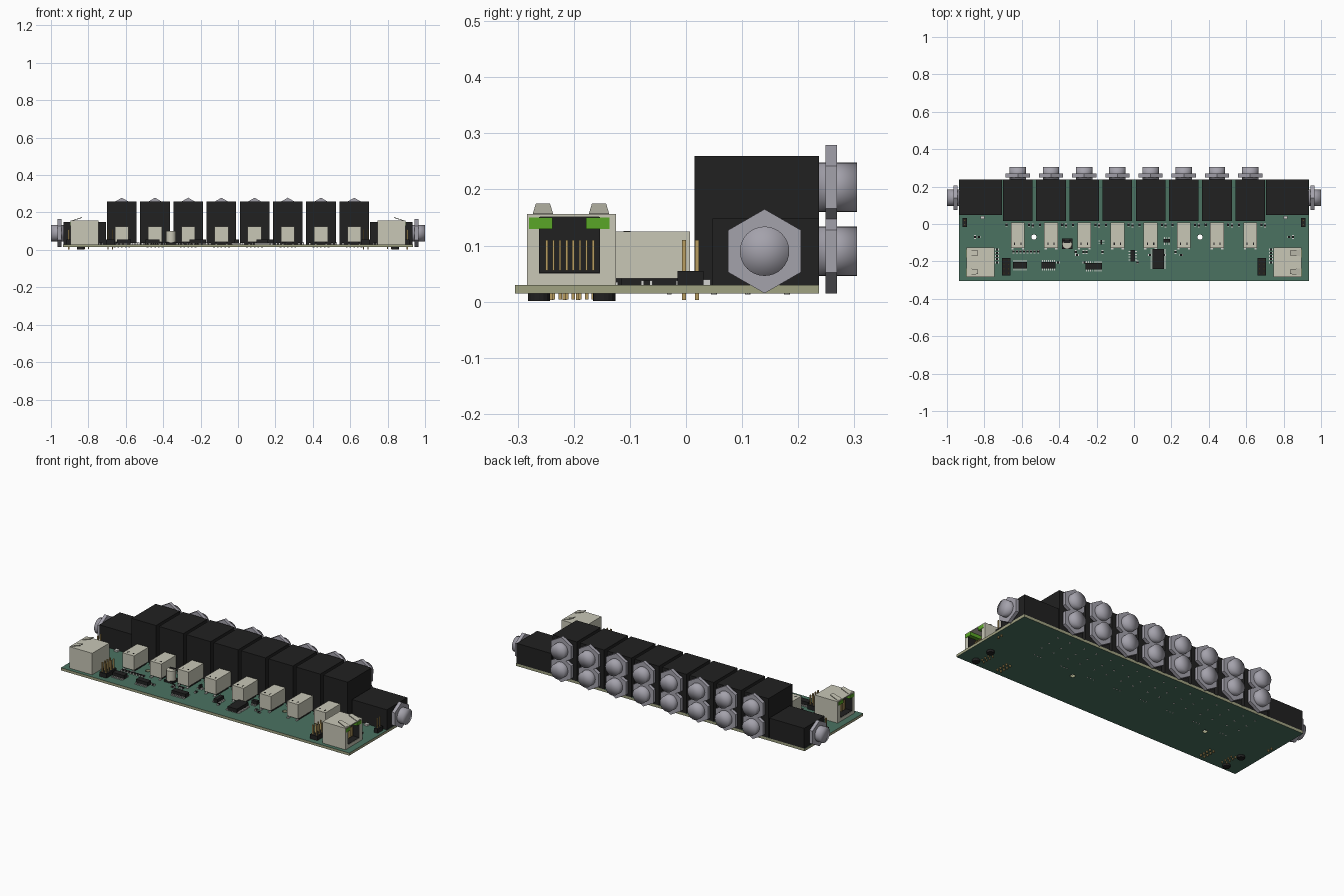
import bpy, bmesh, math, random
from mathutils import Matrix, Vector

if "Cube" in bpy.data.objects:
    bpy.data.objects.remove(bpy.data.objects["Cube"])


def material(name, rgb):
    m = bpy.data.materials.new(name)
    m.use_nodes = True
    m.diffuse_color = (*rgb, 1)
    m.node_tree.nodes["Principled BSDF"].inputs["Base Color"].default_value = (*rgb, 1)
    return m


GREEN = material("board green", (0.07, 0.17, 0.12))
EDGE = material("board edge olive", (0.35, 0.36, 0.22))
BLACK = material("black plastic", (0.015, 0.015, 0.015))
IVORY = material("ivory shell", (0.58, 0.57, 0.47))
STEEL = material("grey metal", (0.37, 0.36, 0.41))
GOLD = material("gold pin", (0.48, 0.34, 0.12))
LAMP = material("lamp green", (0.10, 0.38, 0.02))
TIN = material("pale tin", (0.65, 0.65, 0.62))

TOP, BOTTOM = 0.03, 0.015      # board faces
TURN = Matrix.Rotation(-math.pi / 2, 4, "X")


class Part:
    """Collects primitives into one mesh object."""

    def __init__(self, name, *mats):
        self.name, self.mats, self.bm = name, mats, bmesh.new()

    def paint(self, verts, mat):
        for f in {f for v in verts for f in v.link_faces}:
            f.material_index = self.mats.index(mat)

    def box(self, mat, x, y, z):
        lo, hi = zip(*(sorted(p) for p in (x, y, z)))
        lo, hi = Vector(lo), Vector(hi)
        mtx = Matrix.Translation((lo + hi) / 2) @ Matrix.Diagonal((*(hi - lo), 1))
        verts = bmesh.ops.create_cube(self.bm, size=1, matrix=mtx)["verts"]
        self.paint(verts, mat)
        return verts

    def block(self, mat, x, y, w, d, z0, z1):
        return self.box(mat, (x - w / 2, x + w / 2), (y - d / 2, y + d / 2), (z0, z1))

    def cylinder(self, mat, centre, r, depth, sides, rot=Matrix.Identity(4)):
        verts = bmesh.ops.create_cone(
            self.bm, cap_ends=True, cap_tris=True, segments=sides, radius1=r, radius2=r,
            depth=depth, matrix=Matrix.Translation(centre) @ rot)["verts"]
        self.paint(verts, mat)
        return verts

    def done(self):
        me = bpy.data.meshes.new(self.name)
        self.bm.to_mesh(me)
        self.bm.free()
        for m in self.mats:
            me.materials.append(m)
        ob = bpy.data.objects.new(self.name, me)
        bpy.context.collection.objects.link(ob)
        return ob


def smooth(part, verts):
    for f in {f for v in verts for f in v.link_faces}:
        f.smooth = True


def socket_front(p, base, direction):
    """Hex nut and threaded barrel sticking out of a jack."""
    out = Vector(direction)
    rot = TURN if out.y else Matrix.Rotation(-out.x * math.pi / 2, 4, "Z") @ TURN
    base = Vector(base)
    p.cylinder(STEEL, base + out * 0.022, 0.075, 0.02, 6, rot)
    smooth(p, p.cylinder(STEEL, base + out * 0.034, 0.044, 0.068, 32, rot))


# Circuit board with two mounting holes and olive edges
part = Part("circuit_board", GREEN, EDGE)
part.box(GREEN, (-0.935, 0.935), (-0.305, 0.237), (BOTTOM, TOP))
for f in part.bm.faces:
    f.material_index = 0 if abs(f.normal.z) > 0.5 else 1
board = part.done()
part = Part("hole_cutter", EDGE)
for x in (-0.535, 0.353):
    part.cylinder(EDGE, (x, -0.07, 0.02), 0.014, 0.1, 20)
cutter = part.done()
cutter.hide_render = True
cutter.hide_set(True)
mod = board.modifiers.new("holes", "BOOLEAN")
mod.operation, mod.object = "DIFFERENCE", cutter
bpy.context.view_layer.objects.active = board
bpy.ops.object.modifier_apply(modifier=mod.name)
bpy.data.objects.remove(cutter)

# Eight double jacks, each with an ivory connector in front
for i in range(8):
    x = (i - 3.5) * 0.1775
    jack = Part("double_jack", BLACK, STEEL)
    jack.block(BLACK, x, 0.126, 0.158, 0.222, TOP, 0.26)
    for z in (0.09, 0.204):
        socket_front(jack, (x, 0.237, z), (0, 1, 0))
    jack.done()

    conn = Part("board_connector", IVORY, BLACK, TIN)
    conn.block(IVORY, x, -0.061, 0.074, 0.136, 0.041, 0.125)
    for dx in (-0.028, 0.028):
        conn.block(BLACK, x + dx, -0.061, 0.008, 0.11, TOP, 0.041)
        conn.block(TIN, x + dx, -0.128, 0.012, 0.014, TOP, 0.035)
        conn.block(BLACK, x + dx * 0.6, -0.105, 0.006, 0.012, 0.125, 0.126)
    conn.done()

# Single jacks at both ends
for s in (-1, 1):
    jack = Part("end_jack", BLACK, STEEL)
    jack.box(BLACK, (s * 0.706, s * 0.932), (0.047, 0.237), (TOP, 0.148))
    socket_front(jack, (s * 0.932, 0.14, 0.09), (s, 0, 0))
    jack.done()

# Network sockets: hollow shell, dark liner, contacts, lamps, spring tabs, pegs
for s in (-1, 1):
    p = Part("network_socket", IVORY, BLACK, GOLD, LAMP)
    inner, mid, outer = s * 0.747, s * 0.80, s * 0.895
    y0, y1, a, b = -0.283, -0.125, -0.262, -0.153
    p.box(IVORY, (inner, mid), (y0, y1), (TOP, 0.156))
    p.box(IVORY, (mid, outer), (y0, y1), (TOP, 0.05))
    p.box(IVORY, (mid, outer), (y0, y1), (0.151, 0.156))
    p.box(IVORY, (mid, outer), (y0, a), (0.05, 0.151))
    p.box(IVORY, (mid, outer), (b, y1), (0.05, 0.151))
    p.box(BLACK, (mid, mid + s * 0.004), (a, b), (0.05, 0.151))
    for ya in (a, b - 0.002):
        p.box(BLACK, (mid, outer - s * 0.002), (ya, ya + 0.002), (0.05, 0.151))
    p.box(BLACK, (mid, outer - s * 0.002), (a, b), (0.05, 0.052))
    for k in range(8):
        y = -0.248 + k * 0.0118
        p.box(GOLD, (mid, s * 0.86), (y - 0.002, y + 0.002), (0.056, 0.11))
        p.block(GOLD, s * (0.80 + 0.02 * (k % 2)), y, 0.006, 0.006, 0.004, BOTTOM)
    for y in (-0.259, -0.157):
        p.box(LAMP, (s * 0.82, outer + s * 0.002), (y - 0.021, y + 0.021), (0.13, 0.15))
    for y in (-0.255, -0.155):
        tab = p.box(IVORY, (s * 0.835, s * 0.89), (y - 0.018, y + 0.018), (0.153, 0.157))
        for v in tab:
            if abs(v.co.x) < 0.86:
                v.co.z += 0.018
                v.co.y = y + (v.co.y - y) * 0.7
    for y in (-0.262, -0.146):
        p.cylinder(BLACK, (s * 0.84, y, 0.0085), 0.02, 0.015, 16)
    p.done()


# Pin headers
def header(x, y, cols, rows, pitch=0.0235):
    p = Part("pin_header", BLACK, GOLD)
    p.block(BLACK, x, y, cols * pitch, rows * pitch, TOP, 0.055)
    for c in range(cols):
        for r in range(rows):
            px, py = x + (c - (cols - 1) / 2) * pitch, y + (r - (rows - 1) / 2) * pitch
            p.block(GOLD, px, py, 0.007, 0.007, 0.003, 0.11)
    p.done()


for s in (-1, 1):
    header(s * 0.905, 0.008, 1, 2)
    header(s * 0.683, -0.228, 2, 4)


# Integrated circuits: legs run along the two long sides
def chip(x, y, w, d, legs, tall=False):
    p = Part("chip", BLACK, TIN)
    p.block(BLACK, x, y, w, d, 0.033, 0.055)
    for k in range(legs):
        t = (k + 0.5) / legs - 0.5
        if tall:
            p.block(TIN, x, y + t * d, w + 0.022, 0.005, TOP, 0.037)
        else:
            p.block(TIN, x + t * w, y, 0.005, d + 0.022, TOP, 0.037)
    p.done()


chip(-0.61, -0.221, 0.075, 0.034, 7)
chip(-0.458, -0.221, 0.075, 0.034, 7)
chip(-0.215, -0.226, 0.09, 0.034, 8)
chip(0.13, -0.187, 0.062, 0.105, 10, True)
chip(-0.006, -0.17, 0.024, 0.06, 4, True)
chip(0.175, -0.09, 0.034, 0.02, 3)
chip(-0.175, -0.097, 0.01, 0.024, 2, True)

# Round capacitor on a black base
cap = Part("capacitor", IVORY, BLACK)
cap.block(BLACK, -0.358, -0.105, 0.056, 0.056, TOP, 0.042)
cap.cylinder(IVORY, (-0.358, -0.108, 0.07), 0.026, 0.06, 24)
cap.block(BLACK, -0.358, -0.094, 0.036, 0.016, 0.1, 0.102)
ob = cap.done()
bpy.context.view_layer.objects.active = ob
ob.select_set(True)
bpy.ops.object.shade_smooth_by_angle()
ob.select_set(False)

# Small passive parts with tin ends
p = Part("small_components", BLACK, TIN)


def passive(x, y, upright=False):
    w, d = (0.01, 0.02) if upright else (0.02, 0.01)
    p.block(TIN, x, y, w, d, TOP, 0.038)
    p.block(BLACK, x, y, *((w + 0.001, 0.011) if upright else (0.011, d + 0.001)), TOP, 0.039)


for i in range(8):
    x = (i - 3.5) * 0.1775
    passive(x + 0.06, -0.004, True)
    passive(x + 0.08, -0.008, True)
    passive(x - 0.06, -0.004, True)
    passive(-0.645 + i * 0.019, -0.148, True)
for s in (-1, 1):
    for k in range(5):
        passive(s * 0.732, -0.205 + k * 0.017)
    passive(s * 0.83, -0.07)
    passive(s * 0.85, -0.07, True)
    p.block(TIN, s * 0.81, 0.035, 0.022, 0.018, TOP, 0.04)
rng = random.Random(4)
for k in range(14):
    passive(rng.uniform(-0.42, 0.28), rng.choice((-0.15, -0.165, -0.205)), k % 2 == 0)
p.done()

# Solder points under the board
p = Part("solder_points", TIN)
for i in range(8):
    x = (i - 3.5) * 0.1775
    for y in (0.05, 0.11, 0.18):
        for dx in (-0.04, 0.04):
            p.cylinder(TIN, (x + dx, y, 0.0145), 0.005, 0.003, 8)
    for dx in (-0.02, 0, 0.02):
        p.cylinder(TIN, (x + dx, -0.03, 0.0145), 0.004, 0.003, 8)
p.done()
